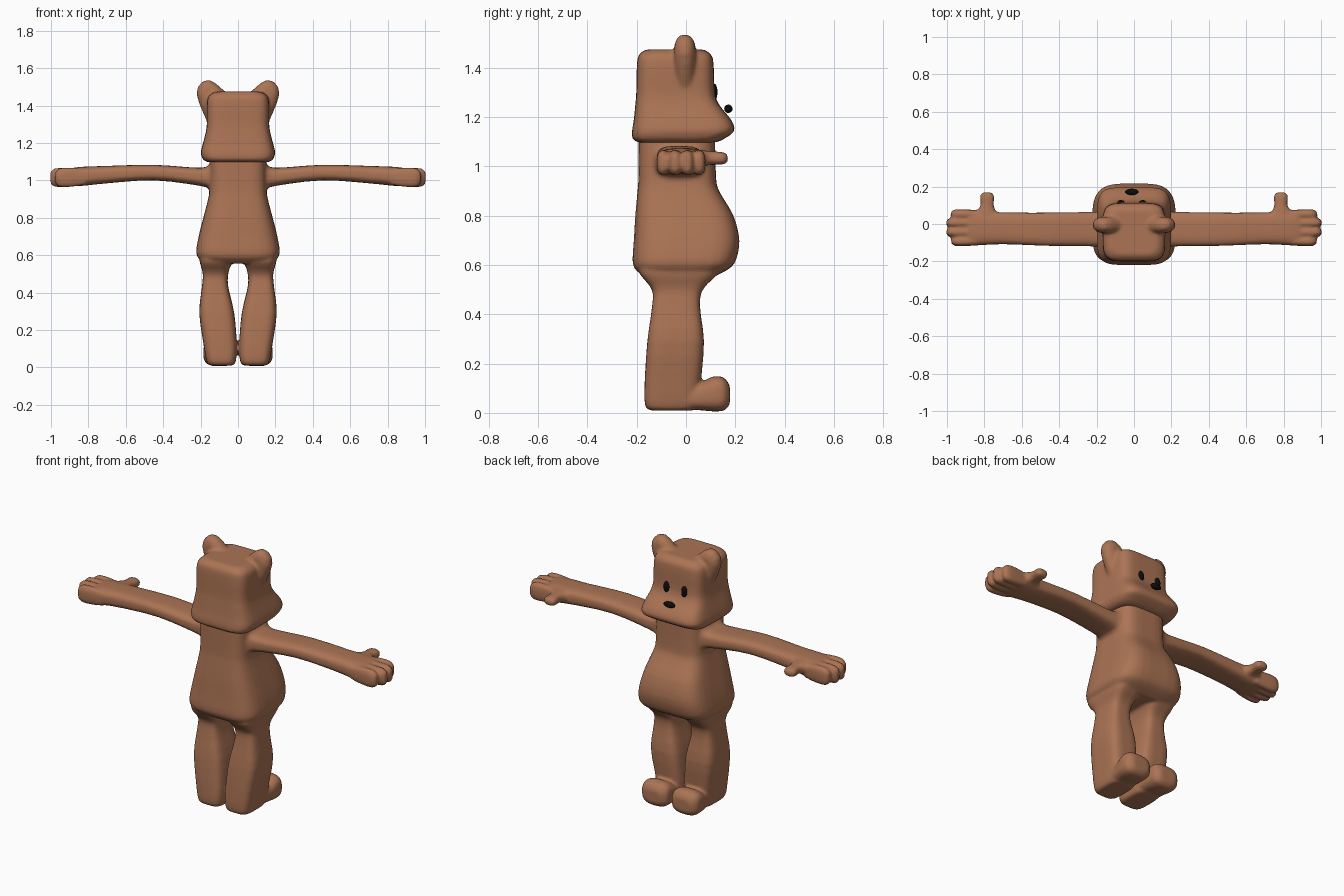
import bpy, bmesh, math
from mathutils import Vector


def material(name, rgb):
    m = bpy.data.materials.new(name)
    m.diffuse_color = (*rgb, 1)
    return m


BROWN = material("brown fur", (0.41, 0.175, 0.09))
BLACK = material("black", (0.004, 0.004, 0.004))


def spline(rows, steps):
    """Smoothly interpolate between section rows."""
    out = []
    for i in range(len(rows) - 1):
        p = [Vector(rows[max(0, min(len(rows) - 1, k))]) for k in range(i - 1, i + 3)]
        for j in range(steps):
            t = j / steps
            out.append(0.5 * (2 * p[1] + (p[2] - p[0]) * t
                              + (2 * p[0] - 5 * p[1] + 4 * p[2] - p[3]) * t * t
                              + (3 * p[1] - p[0] - 3 * p[2] + p[3]) * t ** 3))
    return out + [Vector(rows[-1])]


def skin(bm, rings):
    """Bridge rings of points into a closed tube."""
    vs = [[bm.verts.new(p) for p in r] for r in rings]
    n = len(vs[0])
    for a, b in zip(vs, vs[1:]):
        for i in range(n):
            bm.faces.new((a[i], a[(i + 1) % n], b[(i + 1) % n], b[i]))
    bm.faces.new(vs[0])
    bm.faces.new(vs[-1])


def loft(bm, axis, rows, side=1, power=4.0, steps=3, n=32):
    """Rows are (position, a0, a1, b0, b1): bounds of rounded-box sections."""
    rings = []
    for t, a0, a1, b0, b1 in spline(rows, steps):
        ring = []
        for i in range(n):
            w = 2 * math.pi * (i + 0.5) / n
            c, s = math.cos(w), math.sin(w)
            a = (a0 + a1) / 2 + (a1 - a0) / 2 * math.copysign(abs(c) ** (2 / power), c)
            b = (b0 + b1) / 2 + (b1 - b0) / 2 * math.copysign(abs(s) ** (2 / power), s)
            p = {"x": (t, a, b), "y": (a, t, b), "z": (a, b, t)}[axis]
            ring.append((p[0] * side, p[1], p[2]))
        rings.append(ring)
    skin(bm, rings)


def finish(bm, name, mat, voxel=0, smooth=0):
    bmesh.ops.recalc_face_normals(bm, faces=bm.faces)
    me = bpy.data.meshes.new(name)
    bm.to_mesh(me)
    bm.free()
    me.materials.append(mat)
    ob = bpy.data.objects.new(name, me)
    bpy.context.collection.objects.link(ob)
    bpy.context.view_layer.objects.active = ob
    ob.select_set(True)
    if voxel:
        r = ob.modifiers.new("fuse", "REMESH")
        r.mode, r.voxel_size, r.use_smooth_shade = "VOXEL", voxel, True
        s = ob.modifiers.new("soften", "SMOOTH")
        s.factor, s.iterations = 0.5, smooth
        bpy.ops.object.modifier_apply(modifier="fuse")
        bpy.ops.object.modifier_apply(modifier="soften")
    bpy.ops.object.shade_smooth_by_angle(angle=math.radians(55))
    ob.select_set(False)
    return ob


# Torso with round belly
bm = bmesh.new()
loft(bm, "z", [
    (0.555, -0.185, 0.185, -0.175, 0.12), (0.585, -0.213, 0.213, -0.208, 0.175),
    (0.62, -0.224, 0.224, -0.217, 0.203), (0.70, -0.211, 0.211, -0.212, 0.217),
    (0.80, -0.186, 0.186, -0.206, 0.193), (0.90, -0.160, 0.160, -0.197, 0.135),
    (0.96, -0.153, 0.153, -0.193, 0.122), (1.14, -0.150, 0.150, -0.192, 0.118)])

for s in (1, -1):
    # Leg
    loft(bm, "z", [
        (0.01, 0.03, 0.15, -0.145, 0.03), (0.03, 0.012, 0.168, -0.166, 0.05),
        (0.12, 0.006, 0.184, -0.168, 0.06), (0.29, 0.02, 0.207, -0.157, 0.073),
        (0.43, 0.052, 0.193, -0.138, 0.057), (0.50, 0.052, 0.188, -0.138, 0.068),
        (0.56, 0.035, 0.204, -0.185, 0.125), (0.60, 0.03, 0.205, -0.19, 0.14)], s)
    # Foot
    loft(bm, "y", [
        (-0.05, 0.02, 0.165, 0.012, 0.10), (0.04, 0.012, 0.175, 0.012, 0.115),
        (0.11, 0.01, 0.186, 0.006, 0.148), (0.155, 0.015, 0.18, 0.01, 0.142),
        (0.178, 0.045, 0.15, 0.035, 0.11)], s, 3)
    # Arm and palm
    loft(bm, "x", [
        (0.10, -0.14, 0.085, 0.93, 1.11), (0.15, -0.13, 0.075, 0.95, 1.09),
        (0.20, -0.12, 0.066, 0.97, 1.067), (0.45, -0.117, 0.061, 1.0, 1.083),
        (0.70, -0.108, 0.062, 0.984, 1.077), (0.84, -0.114, 0.072, 0.97, 1.072),
        (0.89, -0.108, 0.066, 0.975, 1.065)], s, 3.2)
    # Fingers
    for y, tip in ((0.053, 0.98), (0.006, 1.003), (-0.044, 1.003), (-0.093, 0.977)):
        loft(bm, "x", [
            (0.82, y - 0.02, y + 0.02, 0.975, 1.06), (0.90, y - 0.025, y + 0.025, 0.964, 1.068),
            (tip - 0.025, y - 0.025, y + 0.025, 0.965, 1.064),
            (tip, y - 0.013, y + 0.013, 0.985, 1.045)], s, 2.6, 3, 20)
    # Thumb
    loft(bm, "y", [
        (0.03, 0.71, 0.86, 0.99, 1.07), (0.065, 0.735, 0.845, 1.0, 1.066),
        (0.10, 0.75, 0.82, 1.006, 1.062), (0.15, 0.747, 0.824, 1.008, 1.058),
        (0.17, 0.765, 0.806, 1.018, 1.048)], s, 2.6, 3, 20)
finish(bm, "body", BROWN, 0.009, 4)

# Head with jutting muzzle
bm = bmesh.new()
loft(bm, "z", [
    (1.098, -0.165, 0.165, -0.195, 0.125), (1.112, -0.187, 0.187, -0.217, 0.155),
    (1.145, -0.199, 0.199, -0.219, 0.197), (1.19, -0.19, 0.19, -0.212, 0.183),
    (1.25, -0.174, 0.174, -0.206, 0.135), (1.30, -0.167, 0.167, -0.202, 0.117),
    (1.40, -0.167, 0.167, -0.200, 0.113), (1.45, -0.158, 0.158, -0.193, 0.105),
    (1.474, -0.125, 0.125, -0.165, 0.075)], 1, 5)
# Ears
outline = [(0.04, 1.44), (0.08, 1.485), (0.12, 1.52), (0.155, 1.538), (0.19, 1.53),
           (0.216, 1.50), (0.222, 1.46), (0.208, 1.41), (0.187, 1.36), (0.165, 1.31), (0.10, 1.34)]
cx, cz = 0.14, 1.45
for s in (1, -1):
    skin(bm, [[(s * (cx + (x - cx) * k), y, cz + (z - cz) * k) for x, z in outline]
              for y, k in ((-0.047, 0.5), (-0.04, 0.75), (-0.025, 0.94), (-0.005, 1.0),
                           (0.015, 0.94), (0.03, 0.75), (0.038, 0.5))])
finish(bm, "head", BROWN, 0.009, 4)


def bead(name, loc, size):
    bm = bmesh.new()
    bmesh.ops.create_uvsphere(bm, u_segments=20, v_segments=12, radius=1)
    bmesh.ops.scale(bm, vec=size, verts=bm.verts)
    bmesh.ops.translate(bm, vec=loc, verts=bm.verts)
    finish(bm, name, BLACK)


# Eyes and nose
for side, x in (("left", -0.07), ("right", 0.046)):
    bead(side + "_eye", (x, 0.114, 1.302), (0.019, 0.014, 0.034))
bead("nose", (-0.012, 0.172, 1.234), (0.036, 0.017, 0.017))
